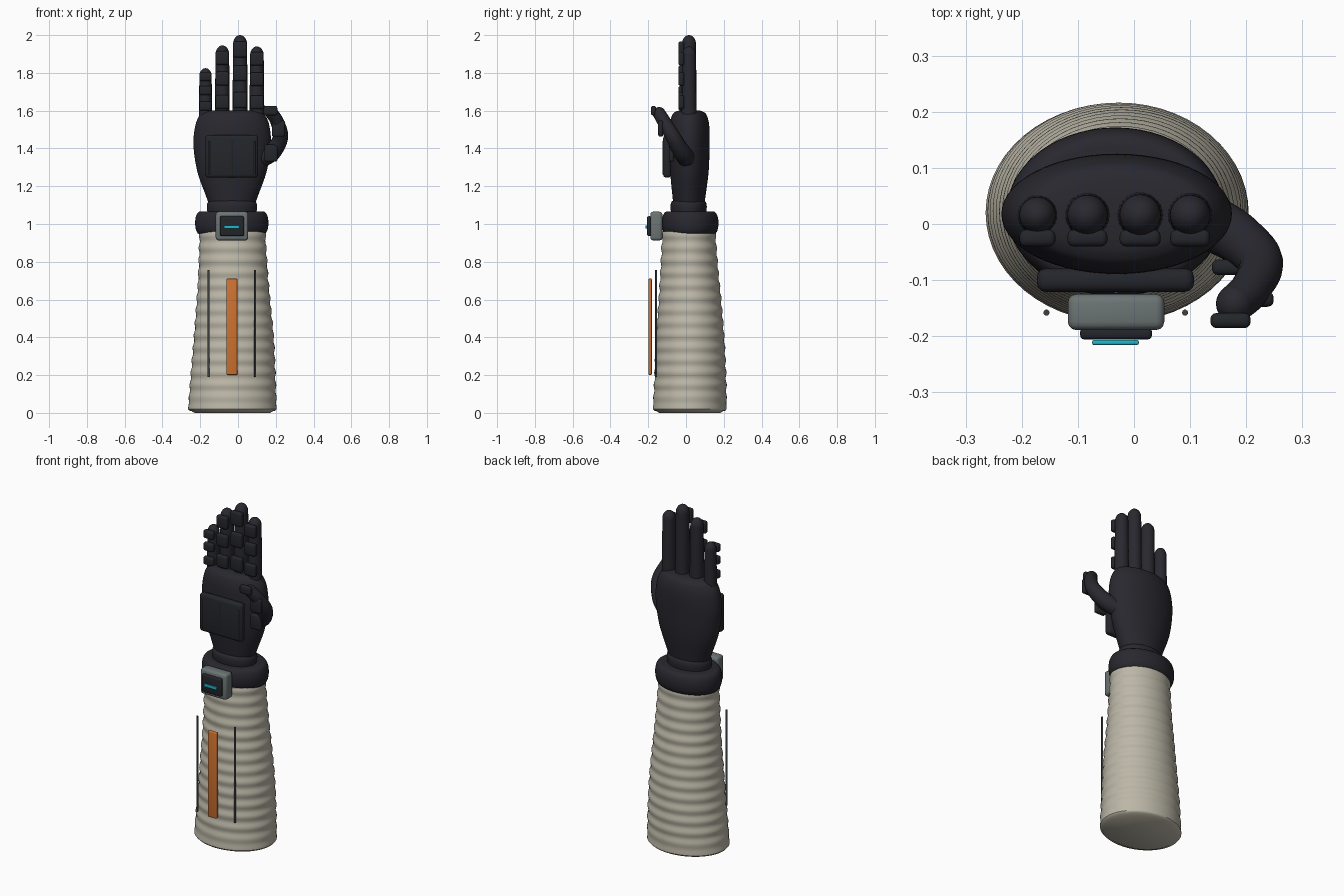
import bpy
import bmesh
import math
from mathutils import Vector

cube = bpy.data.objects.get("Cube")
if cube:
    bpy.data.objects.remove(cube, do_unlink=True)


def material(name, rgb, rough=0.7):
    m = bpy.data.materials.new(name)
    m.use_nodes = True
    m.diffuse_color = (*rgb, 1)
    bsdf = m.node_tree.nodes["Principled BSDF"]
    bsdf.inputs["Base Color"].default_value = (*rgb, 1)
    bsdf.inputs["Roughness"].default_value = rough
    return m


FABRIC = material("beige fabric", (0.50, 0.47, 0.385))
GLOVE = material("dark glove", (0.021, 0.021, 0.028))
PAD = material("dark rubber pad", (0.018, 0.019, 0.024))
METAL = material("grey casing", (0.15, 0.175, 0.175))
SEAM = material("dark grey seam", (0.045, 0.052, 0.058))
ORANGE = material("orange stripe", (0.62, 0.17, 0.03))
CYAN = material("cyan light", (0.015, 0.47, 0.58))


def finish(obj, mat, angle=40):
    obj.data.materials.append(mat)
    bpy.ops.object.select_all(action="DESELECT")
    obj.select_set(True)
    bpy.context.view_layer.objects.active = obj
    bpy.ops.object.shade_smooth_by_angle(angle=math.radians(angle))
    return obj


def mesh_object(name, bm, mat):
    bmesh.ops.recalc_face_normals(bm, faces=bm.faces)
    me = bpy.data.meshes.new(name)
    bm.to_mesh(me)
    bm.free()
    obj = bpy.data.objects.new(name, me)
    bpy.context.collection.objects.link(obj)
    return finish(obj, mat)


def catmull(keys, steps):
    """Smooth interpolation through a list of equal-length tuples."""
    out = []
    last = len(keys) - 1
    for i in range(last):
        a, b, c, d = (Vector(keys[min(max(i + k, 0), last)]) for k in (-1, 0, 1, 2))
        for s in range(steps):
            t = s / steps
            out.append(0.5 * (2 * b + (c - a) * t + (2 * a - 5 * b + 4 * c - d) * t ** 2
                              + (3 * b - a - 3 * c + d) * t ** 3))
    return out + [Vector(keys[-1])]


def loft(name, rings, mat, sides=56):
    """Stack of capped ellipses, each ring = z, centre x, centre y, half x, half y."""
    bm = bmesh.new()
    loops = []
    for z, cx, cy, hx, hy in rings:
        loops.append([bm.verts.new((cx + hx * math.cos(a), cy + hy * math.sin(a), z))
                      for a in (2 * math.pi * k / sides for k in range(sides))])
    for low, high in zip(loops, loops[1:]):
        for k in range(sides):
            n = (k + 1) % sides
            bm.faces.new((low[k], low[n], high[n], high[k]))
    bm.faces.new(loops[0])
    bm.faces.new(loops[-1])
    return mesh_object(name, bm, mat)


def block(name, centre, size, mat, bevel=0.01, rot=(0, 0, 0)):
    bm = bmesh.new()
    bmesh.ops.create_cube(bm, size=1)
    bmesh.ops.scale(bm, vec=size, verts=bm.verts)
    if bevel:
        bmesh.ops.bevel(bm, geom=bm.edges[:], offset=bevel, segments=3,
                        profile=0.5, affect="EDGES")
    obj = mesh_object(name, bm, mat)
    obj.location = centre
    obj.rotation_euler = rot
    return obj


def rod(name, x, y, z0, z1, r, mat):
    loft(name, [(z0, x, y, r, r), (z1, x, y, r, r)], mat, 10)


# Sleeve: tapered forearm with soft horizontal ripples
sleeve = catmull([(0.02, -0.030, 0.020, 0.234, 0.195),
                  (0.20, -0.026, 0.023, 0.224, 0.189),
                  (0.40, -0.022, 0.022, 0.211, 0.180),
                  (0.60, -0.024, 0.021, 0.194, 0.165),
                  (0.75, -0.026, 0.018, 0.183, 0.153),
                  (0.96, -0.030, 0.015, 0.174, 0.140)], 24)
for ring in sleeve:
    ripple = 0.003 * math.sin(ring[0] * 2 * math.pi / 0.066) * min(1, ring[0] * 8)
    ring[3] += ripple
    ring[4] += ripple
hem = [(0.009, -0.03, 0.02, 0.215, 0.176), (0.012, -0.03, 0.02, 0.228, 0.189)]
loft("sleeve", [(0, -0.03, 0.02, 0.20, 0.162)] + hem + sleeve, FABRIC)

# Cuff band with a rounded section
cuff = []
for k in range(13):
    a = math.pi * (k / 12 - 0.5)
    inset = 0.035 * (1 - math.cos(a) ** 0.7 if k not in (0, 12) else 1)
    cuff.append((1.005 + 0.062 * math.sin(a), -0.033, 0.022, 0.194 - inset, 0.150 - inset))
loft("wrist_cuff", cuff, GLOVE)

# Wrist ring and hand body
loft("wrist_ring", catmull([(1.05, -0.032, 0.014, 0.128, 0.092),
                            (1.09, -0.032, 0.014, 0.133, 0.096),
                            (1.115, -0.032, 0.014, 0.128, 0.092),
                            (1.125, -0.032, 0.014, 0.112, 0.080)], 5), GLOVE)
loft("palm", catmull([(1.09, -0.032, 0.015, 0.116, 0.080),
                      (1.16, -0.032, 0.016, 0.142, 0.089),
                      (1.28, -0.032, 0.018, 0.184, 0.102),
                      (1.42, -0.031, 0.018, 0.205, 0.107),
                      (1.52, -0.030, 0.018, 0.196, 0.105),
                      (1.575, -0.030, 0.018, 0.174, 0.092),
                      (1.595, -0.030, 0.018, 0.148, 0.072),
                      (1.602, -0.030, 0.018, 0.110, 0.045)], 8), GLOVE)


# Fingers: tapered shafts with domed tips and three grip pads each
def finger(name, x, tip, r):
    y, base = 0.016, 1.54
    rings = [(base, x, y, r, r)]
    dome = tip - r * 1.15
    for k in range(9):
        a = k / 8 * math.pi / 2 * 0.97
        s = 0.9 * r * math.cos(a)
        rings.append((dome + r * 1.15 * math.sin(a), x, y, s, s))
    loft(name, rings, GLOVE, 28)
    length = tip - 1.58
    for i, f in enumerate((0.18, 0.52, 0.82)):
        block(f"{name}_pad_{i + 1}", (x, -0.025, 1.58 + f * length),
              (r * 1.78, 0.03, length * 0.2), PAD, 0.011)


for name, x, tip, r in (("little_finger", -0.172, 1.825, 0.036),
                        ("ring_finger", -0.083, 1.945, 0.040),
                        ("middle_finger", 0.011, 2.0, 0.041),
                        ("index_finger", 0.100, 1.94, 0.040)):
    finger(name, x, tip, r)

# Thumb: bent tube with rounded ends
path = catmull([(0.130, 0.005, 1.35, 0.050), (0.185, -0.025, 1.385, 0.046),
                (0.226, -0.068, 1.46, 0.040), (0.208, -0.115, 1.54, 0.036),
                (0.180, -0.142, 1.585, 0.034)], 8)
curve = bpy.data.curves.new("thumb", "CURVE")
curve.dimensions = "3D"
curve.bevel_depth = 1
curve.bevel_resolution = 6
spline = curve.splines.new("POLY")
spline.points.add(len(path) - 1)
for point, p in zip(spline.points, path):
    point.co = (p[0], p[1], p[2], 1)
    point.radius = p[3]
thumb = bpy.data.objects.new("thumb", curve)
bpy.context.collection.objects.link(thumb)
bpy.ops.object.select_all(action="DESELECT")
thumb.select_set(True)
bpy.context.view_layer.objects.active = thumb
bpy.ops.object.convert(target="MESH")
finish(bpy.context.view_layer.objects.active, GLOVE, 60)
for name, p in (("thumb_root", path[0]), ("thumb_tip", path[-1])):
    bm = bmesh.new()
    bmesh.ops.create_uvsphere(bm, u_segments=24, v_segments=14, radius=p[3])
    mesh_object(name, bm, GLOVE).location = p[:3]
block("thumb_pad_tip", (0.172, -0.172, 1.60), (0.072, 0.027, 0.05), PAD, 0.011)
block("thumb_pad_middle", (0.214, -0.134, 1.505), (0.07, 0.027, 0.085), PAD, 0.011)
block("thumb_pad_base", (0.174, -0.077, 1.375), (0.07, 0.028, 0.09), PAD, 0.011)

# Palm plate with three thin seams
block("palm_plate", (-0.033, -0.100, 1.358), (0.28, 0.042, 0.225), PAD, 0.016)
for name, x in (("left", 0.088), ("middle", -0.032), ("right", -0.152)):
    rod(f"palm_seam_{name}", x, -0.1205, 1.262, 1.44, 0.0035, SEAM)

# Wrist device
block("device_casing", (-0.032, -0.157, 0.989), (0.172, 0.064, 0.152), METAL, 0.015)
block("device_screen", (-0.032, -0.195, 0.989), (0.128, 0.022, 0.105), PAD, 0.008)
block("device_light", (-0.033, -0.211, 0.984), (0.083, 0.009, 0.018), CYAN, 0.003)

# Forearm stripe and side rods
block("forearm_stripe", (-0.032, -0.190, 0.456), (0.058, 0.018, 0.51), ORANGE, 0.005)
for name, x in (("left", 0.091), ("right", -0.156)):
    rod(f"forearm_rod_{name}", x, -0.158, 0.19, 0.757, 0.0055, SEAM)
